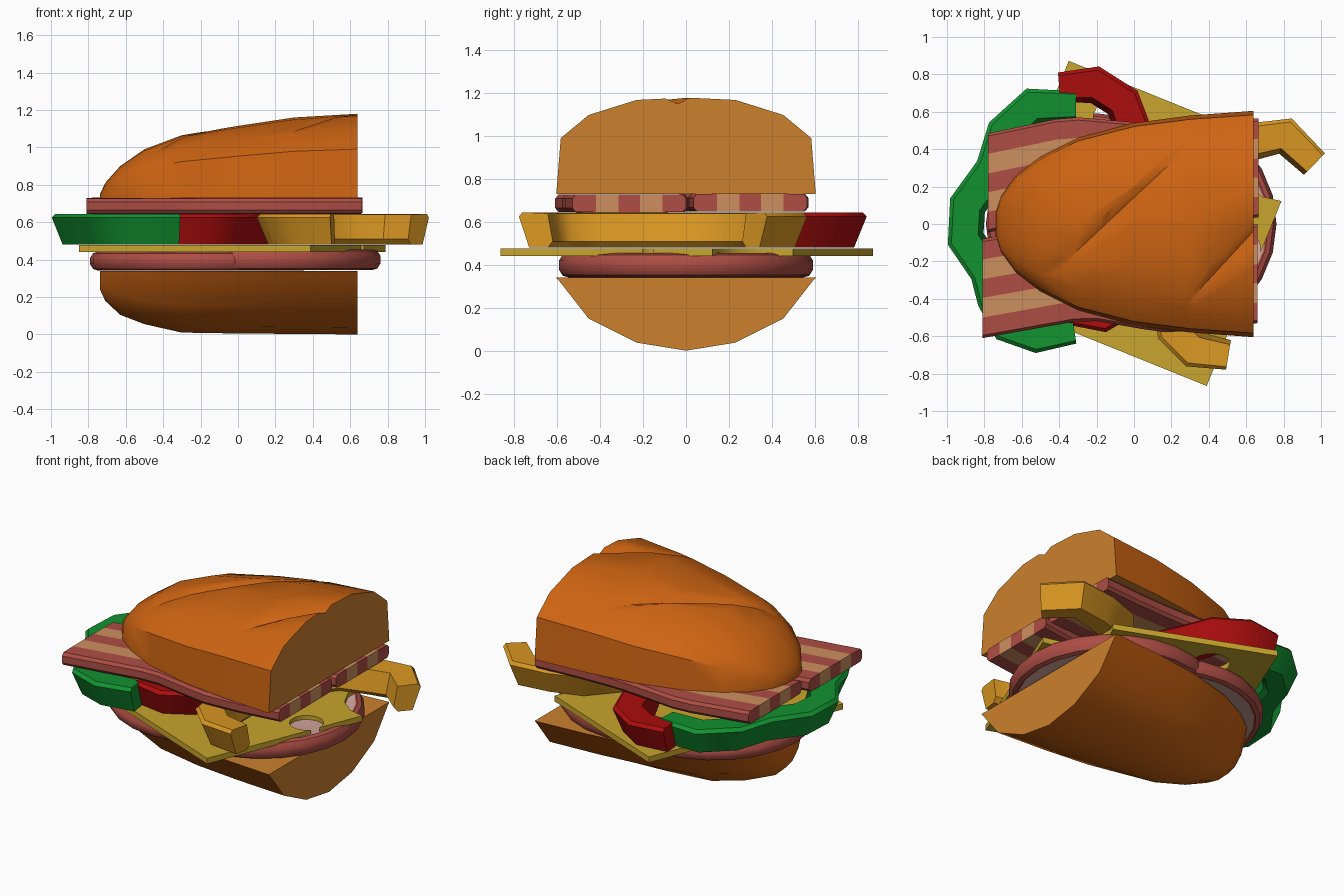
import bpy, bmesh, math
from mathutils import Vector

if "Cube" in bpy.data.objects:
    bpy.data.objects.remove(bpy.data.objects["Cube"])


def mat(name, rgb):
    m = bpy.data.materials.new(name)
    m.diffuse_color = (*rgb, 1)
    m.use_nodes = True
    m.node_tree.nodes["Principled BSDF"].inputs["Base Color"].default_value = m.diffuse_color
    return m


CRUST = mat("bread crust", (0.61, 0.127, 0.006))
CRUMB = mat("bread inside", (0.60, 0.22, 0.026))
CHEESE = mat("cheese yellow", (0.58, 0.376, 0.026))
MEAT = mat("meat red", (0.42, 0.075, 0.058))
FAT = mat("bacon fat", (0.61, 0.275, 0.114))
PINK = mat("ham pink", (0.68, 0.40, 0.35))
GREEN = mat("pepper green", (0.006, 0.29, 0.03))
RED = mat("pepper red", (0.42, 0.004, 0.004))
YELLOW = mat("pepper yellow", (0.70, 0.31, 0.016))


def loft(name, rings, mats, rule=None, strip_caps=False):
    """Skin closed cross-sections in order, cap both ends, colour by rule."""
    bm = bmesh.new()
    vs = [[bm.verts.new(p) for p in r] for r in rings]
    n = len(vs[0])
    for a, b in zip(vs, vs[1:]):
        for i in range(n):
            j = (i + 1) % n
            bm.faces.new((a[i], a[j], b[j], b[i]))
    for r in (vs[0], vs[-1]):
        if strip_caps:
            for i in range(n // 2 - 1):
                bm.faces.new((r[i], r[i + 1], r[n - 2 - i], r[n - 1 - i]))
        else:
            bm.faces.new(r)
    bmesh.ops.recalc_face_normals(bm, faces=bm.faces)
    if rule:
        for f in bm.faces:
            f.material_index = rule(f.calc_center_median(), f.normal)
    me = bpy.data.meshes.new(name)
    bm.to_mesh(me)
    bm.free()
    for m in mats:
        me.materials.append(m)
    ob = bpy.data.objects.new(name, me)
    bpy.context.collection.objects.link(ob)
    return ob


def activate(ob):
    bpy.ops.object.select_all(action='DESELECT')
    ob.select_set(True)
    bpy.context.view_layer.objects.active = ob


def smooth(ob, deg=38):
    activate(ob)
    bpy.ops.object.shade_smooth_by_angle(angle=math.radians(deg))


def cut(ob, cutter):
    mod = ob.modifiers.new("cut", 'BOOLEAN')
    mod.operation, mod.solver, mod.object = 'DIFFERENCE', 'EXACT', cutter
    activate(ob)
    bpy.ops.object.modifier_apply(modifier=mod.name)
    bpy.data.objects.remove(cutter)


def interp(xs, ys, x):
    if x <= xs[0]:
        return ys[0]
    for i in range(len(xs) - 1):
        if x <= xs[i + 1]:
            t = (x - xs[i]) / (xs[i + 1] - xs[i])
            return ys[i] + t * (ys[i + 1] - ys[i])
    return ys[-1]


# Bun halves: half-widths and heights along x, with a cross-section each
BX = [-0.738, -0.71, -0.63, -0.5, -0.3, 0, 0.3, 0.64]
BW = [0.06, 0.15, 0.26, 0.36, 0.46, 0.54, 0.58, 0.605]
TOP_H = [0.02, 0.08, 0.17, 0.26, 0.335, 0.385, 0.43, 0.45]
LOW_H = [0.10, 0.16, 0.235, 0.285, 0.33, 0.335, 0.337, 0.34]
TOP_S = [(0, 1), (0.38, 0.975), (0.75, 0.82), (0.965, 0.58), (1, 0)]
LOW_S = [(0, 1), (0.38, 0.89), (0.75, 0.56), (0.97, 0.06), (1, 0)]


def bun(name, heights, section, z0, sign):
    half = section[::-1]
    full = half + [(-y, h) for y, h in section[1:]]
    rings = [[(x, y * w, z0 + sign * h * k) for y, h in full]
             for x, w, k in zip(BX, BW, heights)]
    return loft(name, rings, [CRUST, CRUMB],
                lambda c, n: int(c.x > 0.639 or abs(c.z - z0) < 0.001))


def top_z(x, y):
    u = min(abs(y) / interp(BX, BW, x), 1)
    return 0.73 + interp(BX, TOP_H, x) * interp(*zip(*TOP_S), u)


smooth(bun("bottom_bun", LOW_H, LOW_S, 0.34, -1))
top = bun("top_bun", TOP_H, TOP_S, 0.73, 1)

# Slashes scored across the crust
for a, b, ends in (((-0.46, -0.29), (0.34, 0.46), (0, 1)),
                   ((0.26, -0.45), (0.72, 0.05), (0, 0.75))):
    a, b = Vector(a), Vector(b)
    d = (b - a).normalized()
    side = Vector((-d.y, d.x))
    rings = []
    for i in range(9):
        t = i / 8
        k = math.sin(math.pi * (ends[0] + (ends[1] - ends[0]) * t))
        p = a.lerp(b, t)
        l, r = p + side * 0.08, p - side * 0.08
        rings.append([(*l, top_z(*l) + 0.03), (*r, top_z(*r) + 0.03),
                      (*p, top_z(*p) + 0.005 - 0.035 * k)])
    cut(top, loft("slash_cutter", rings, [CRUST]))
smooth(top)

# Ham slices: two overlapping round discs with a rind
for name, cx, z0, z1 in (("ham_left", -0.2, 0.342, 0.442),
                         ("ham_right", 0.17, 0.345, 0.455)):
    prof = [(0.54, z0 + 0.004), (0.55, z0), (0.575, z0 + 0.008), (0.592, z0 + 0.035),
            (0.592, z1 - 0.035), (0.575, z1 - 0.008), (0.55, z1), (0.54, z1 - 0.004)]
    rings = [[(cx + r * math.cos(i * math.tau / 24), r * math.sin(i * math.tau / 24), z)
              for i in range(24)] for r, z in prof]
    smooth(loft(name, rings, [MEAT, PINK],
                lambda c, n: int(abs(n.z) > 0.9 and (c.x - cx) ** 2 + c.y ** 2 < 0.1)))

# Cheese slice with round holes, one biting off a corner
bpy.ops.mesh.primitive_cube_add(size=1, location=(0.02, 0.003, 0.459),
                                rotation=(0, 0, math.radians(-22)))
cheese = bpy.context.object
cheese.name = "cheese_slice"
cheese.scale = (1.335, 1.335, 0.036)
cheese.data.materials.append(CHEESE)
for x, y, r in ((0.8, 0.38, 0.26), (0.58, -0.14, 0.1), (-0.11, 0.56, 0.11)):
    bpy.ops.mesh.primitive_cylinder_add(vertices=14, radius=r, depth=0.3,
                                        location=(x, y, 0.46))
    hole = bpy.context.object
    hole.data.materials.append(CHEESE)
    cut(cheese, hole)
smooth(cheese)

# Pepper rings: open C shapes with a tapered section (outward, z)
PEPPER = [(0.08, 0.645), (0.1, 0.625), (0.04, 0.482), (-0.07, 0.48),
          (-0.1, 0.51), (-0.07, 0.64)]


def pepper(name, path, m, side):
    pts = [Vector(p) for p in path]
    rings = []
    for i, p in enumerate(pts):
        d = (pts[min(i + 1, len(pts) - 1)] - pts[max(i - 1, 0)]).normalized()
        out = Vector((d.y, -d.x)) * side
        k = 0.8 if i in (0, len(pts) - 1) else 1
        rings.append([(*(p + out * u * k), z) for u, z in PEPPER])
    smooth(loft(name, rings, [m]), 42)


pepper("green_pepper", [(-0.31, 0.63), (-0.54, 0.63), (-0.69, 0.49), (-0.75, 0.29),
                        (-0.89, 0.1), (-0.9, -0.08), (-0.78, -0.25), (-0.74, -0.4),
                        (-0.67, -0.54), (-0.52, -0.59), (-0.32, -0.56)], GREEN, 1)
pepper("red_pepper", [(-0.4, 0.73), (-0.21, 0.745), (-0.06, 0.65), (0, 0.48),
                      (0.11, 0.25), (0.12, 0), (0.02, -0.25), (-0.03, -0.4),
                      (-0.17, -0.48), (-0.34, -0.46)], RED, -1)
pepper("yellow_pepper", [(0.965, 0.32), (0.81, 0.47), (0.63, 0.44), (0.45, 0.38),
                         (0.31, 0.22), (0.22, 0.05), (0.2, -0.2), (0.2, -0.42),
                         (0.22, -0.57), (0.32, -0.67), (0.505, -0.7)], YELLOW, 1)

# Bacon rashers: wavy strips with five lengthwise bands
EDGE = [(-0.265, 0.022), (-0.25, 0.04), (-0.155, 0.042), (-0.05, 0.042),
        (0.05, 0.042), (0.155, 0.042), (0.25, 0.04), (0.265, 0.022)]
for name, xs, cs, zc in (
        ("bacon_back", [-0.78, -0.35, 0.1, 0.4, 0.665], [0.22, 0.31, 0.27, 0.28, 0.3], 0.69),
        ("bacon_front", [-0.81, -0.25, 0.15, 0.4, 0.66], [-0.345, -0.245, -0.315, -0.3, -0.265], 0.687)):
    rings = []
    for i in range(13):
        x = xs[0] + (xs[-1] - xs[0]) * i / 12
        c = interp(xs, cs, x)
        rings.append([(x, c + y, zc + h) for y, h in EDGE]
                     + [(x, c + y, zc - h) for y, h in EDGE[::-1]])

    def band(c, n):
        off = abs(c.y - interp(xs, cs, c.x))
        return int(0.05 < off < 0.155)
    smooth(loft(name, rings, [MEAT, FAT], band, True))
